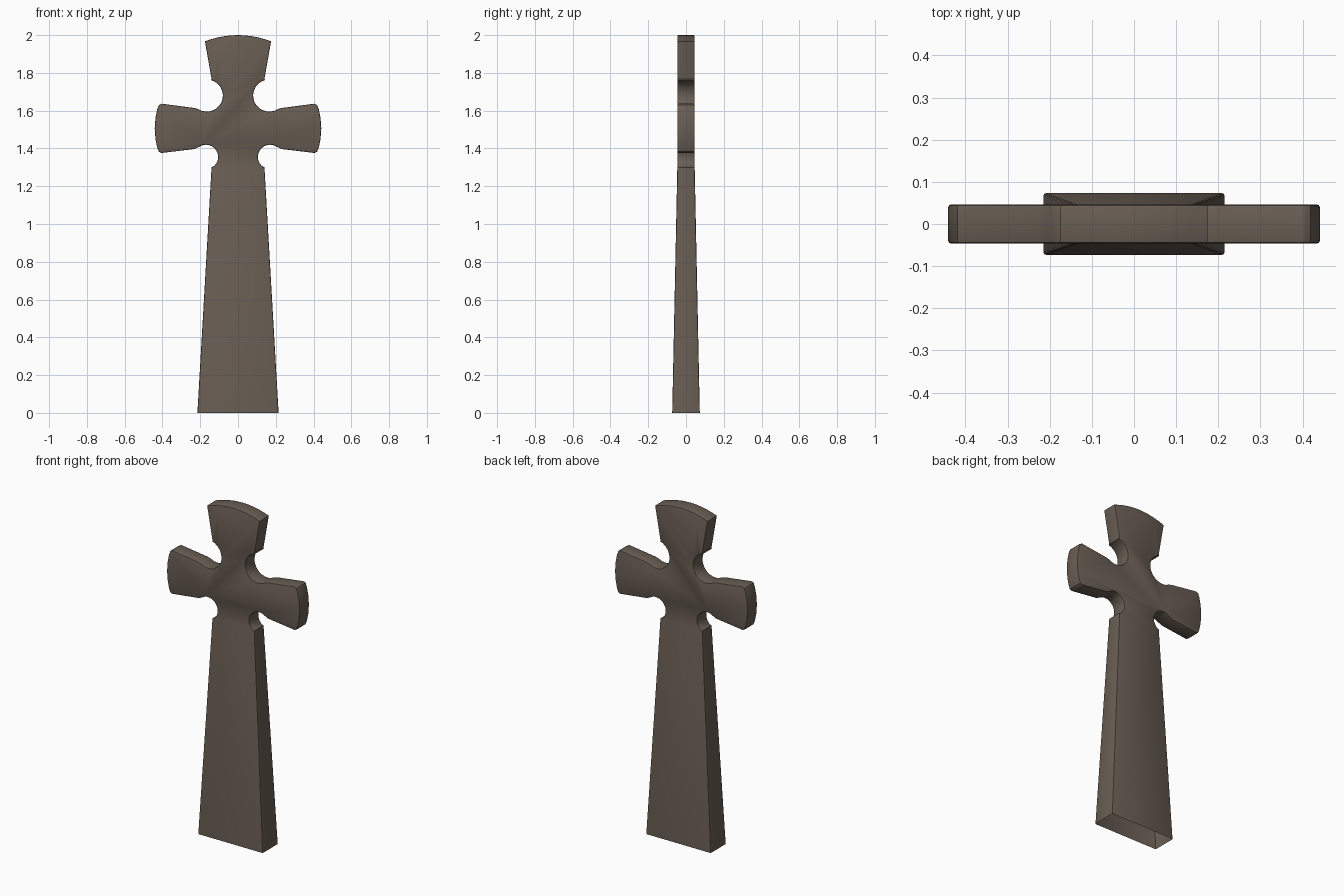
import bpy, bmesh, math

if "Cube" in bpy.data.objects:
    bpy.data.objects.remove(bpy.data.objects["Cube"])

HALF_TOP, HALF_BASE, SHOULDER = 0.046, 0.073, 1.30


def arc(cx, cz, r, a0, a1, n=10):
    """Points on a circle from angle a0 to a1 (degrees)."""
    return [(cx + r * math.cos(math.radians(a0 + (a1 - a0) * i / n)),
             cz + r * math.sin(math.radians(a0 + (a1 - a0) * i / n)))
            for i in range(n + 1)]


# Right half of the outline, bottom to top
half = [(0.215, 0.0), (0.14, SHOULDER)]
half += arc(0.17, 1.355, 0.065, 228, 75)            # lower armpit notch
half += [(0.23, 1.397), (0.405, 1.376), (0.419, 1.383), (0.428, 1.405),
         (0.437, 1.45), (0.441, 1.506), (0.437, 1.56), (0.428, 1.607),
         (0.419, 1.63), (0.405, 1.637), (0.23, 1.614)]  # arm
half += arc(0.165, 1.68, 0.085, -58, -255, 14)      # upper armpit notch
half += [(0.14, 1.768), (0.175, 1.967)]             # flared head
half += [(x, 2.0 - 0.033 * (x / 0.175) ** 2) for x in (0.14, 0.105, 0.07, 0.035)]
outline = half + [(0.0, 2.0)] + [(-x, z) for x, z in reversed(half)]

# Extrude the outline through the thickness
bm = bmesh.new()
face = bm.faces.new([bm.verts.new((x, -HALF_TOP, z)) for x, z in outline])
ext = bmesh.ops.extrude_face_region(bm, geom=[face])
for v in ext["geom"]:
    if isinstance(v, bmesh.types.BMVert):
        v.co.y = HALF_TOP
bmesh.ops.recalc_face_normals(bm, faces=bm.faces)

# Split at the shoulder and thicken the shaft towards its foot
bmesh.ops.bisect_plane(bm, geom=bm.verts[:] + bm.edges[:] + bm.faces[:], dist=1e-4,
                       plane_co=(0, 0, SHOULDER), plane_no=(0, 0, 1))
for v in bm.verts:
    if v.co.z < 0.01:
        v.co.y = math.copysign(HALF_BASE, v.co.y)

# The foot is open underneath
foot = [f for f in bm.faces if all(v.co.z < 0.01 for v in f.verts)]
bmesh.ops.delete(bm, geom=foot, context='FACES')

# Soften the rim of the front and back faces
bm.normal_update()
rim = [e for e in bm.edges if len(e.link_faces) == 2
       and e.verts[0].co.y * e.verts[1].co.y > 0
       and e.calc_face_angle() > math.radians(50)]
bmesh.ops.bevel(bm, geom=rim, offset=0.006, segments=2, profile=0.5, affect='EDGES')
bmesh.ops.recalc_face_normals(bm, faces=bm.faces)

mesh = bpy.data.meshes.new("stone_cross")
bm.to_mesh(mesh)
bm.free()
cross = bpy.data.objects.new("stone_cross", mesh)
bpy.context.collection.objects.link(cross)

# Brown stone
mat = bpy.data.materials.new("brown_stone")
mat.diffuse_color = (0.140, 0.110, 0.086, 1.0)
mat.use_nodes = True
mat.node_tree.nodes["Principled BSDF"].inputs["Base Color"].default_value = mat.diffuse_color
mesh.materials.append(mat)

bpy.context.view_layer.objects.active = cross
cross.select_set(True)
bpy.ops.object.shade_smooth_by_angle(angle=math.radians(30))
